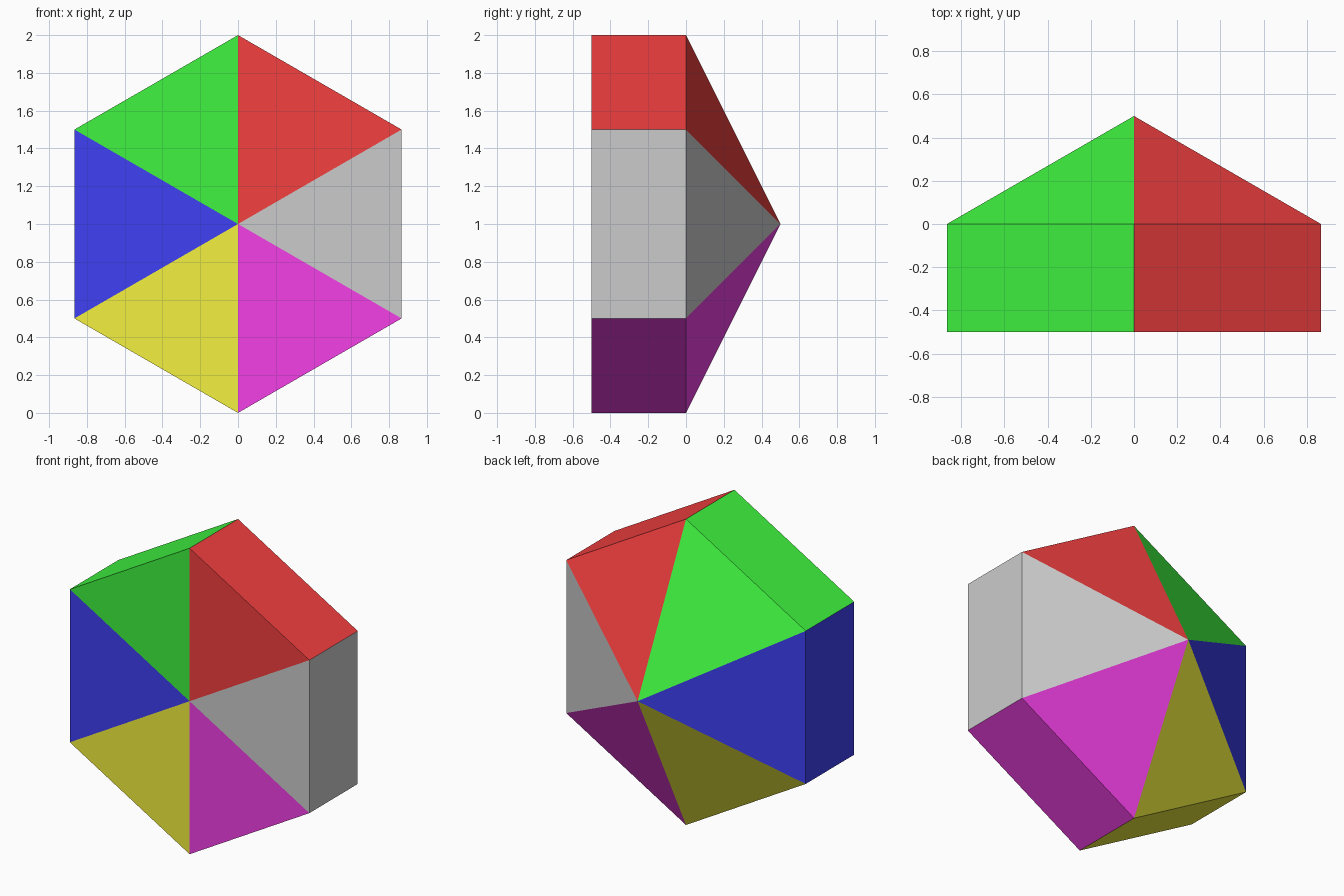
import bpy
import bmesh
from math import cos, sin, radians

if "Cube" in bpy.data.objects:
    bpy.data.objects.remove(bpy.data.objects["Cube"])

# One colour per sixth of the hexagon, counter-clockwise from the right side
COLOURS = [
    ("grey", (0.55, 0.55, 0.55)),
    ("red", (0.9, 0.05, 0.05)),
    ("green", (0.05, 0.9, 0.05)),
    ("blue", (0.05, 0.05, 0.9)),
    ("yellow", (0.9, 0.88, 0.05)),
    ("magenta", (0.9, 0.05, 0.8)),
]
RADIUS, CENTRE_Z = 1.0, 1.0
FRONT_Y, SHOULDER_Y, TIP_Y = -0.5, 0.0, 0.5


def hexagon(bm, y):
    """Ring of six vertices standing upright with a corner at the top."""
    angles = [radians(-30 + 60 * i) for i in range(6)]
    return [bm.verts.new((RADIUS * cos(a), y, CENTRE_Z + RADIUS * sin(a))) for a in angles]


# Hexagonal prism with a flat front fan and a pyramid on the back
bm = bmesh.new()
front = hexagon(bm, FRONT_Y)
back = hexagon(bm, SHOULDER_Y)
hub = bm.verts.new((0, FRONT_Y, CENTRE_Z))
tip = bm.verts.new((0, TIP_Y, CENTRE_Z))
for i in range(6):
    j = (i + 1) % 6
    for corners in ((hub, front[i], front[j]),
                    (front[i], back[i], back[j], front[j]),
                    (tip, back[j], back[i])):
        bm.faces.new(corners).material_index = i

mesh = bpy.data.meshes.new("hexagonal_gem")
for name, rgb in COLOURS:
    material = bpy.data.materials.new(name)
    material.diffuse_color = (*rgb, 1)
    material.use_nodes = True
    material.node_tree.nodes["Principled BSDF"].inputs["Base Color"].default_value = material.diffuse_color
    mesh.materials.append(material)
bm.to_mesh(mesh)
bm.free()
bpy.context.collection.objects.link(bpy.data.objects.new("hexagonal_gem", mesh))
